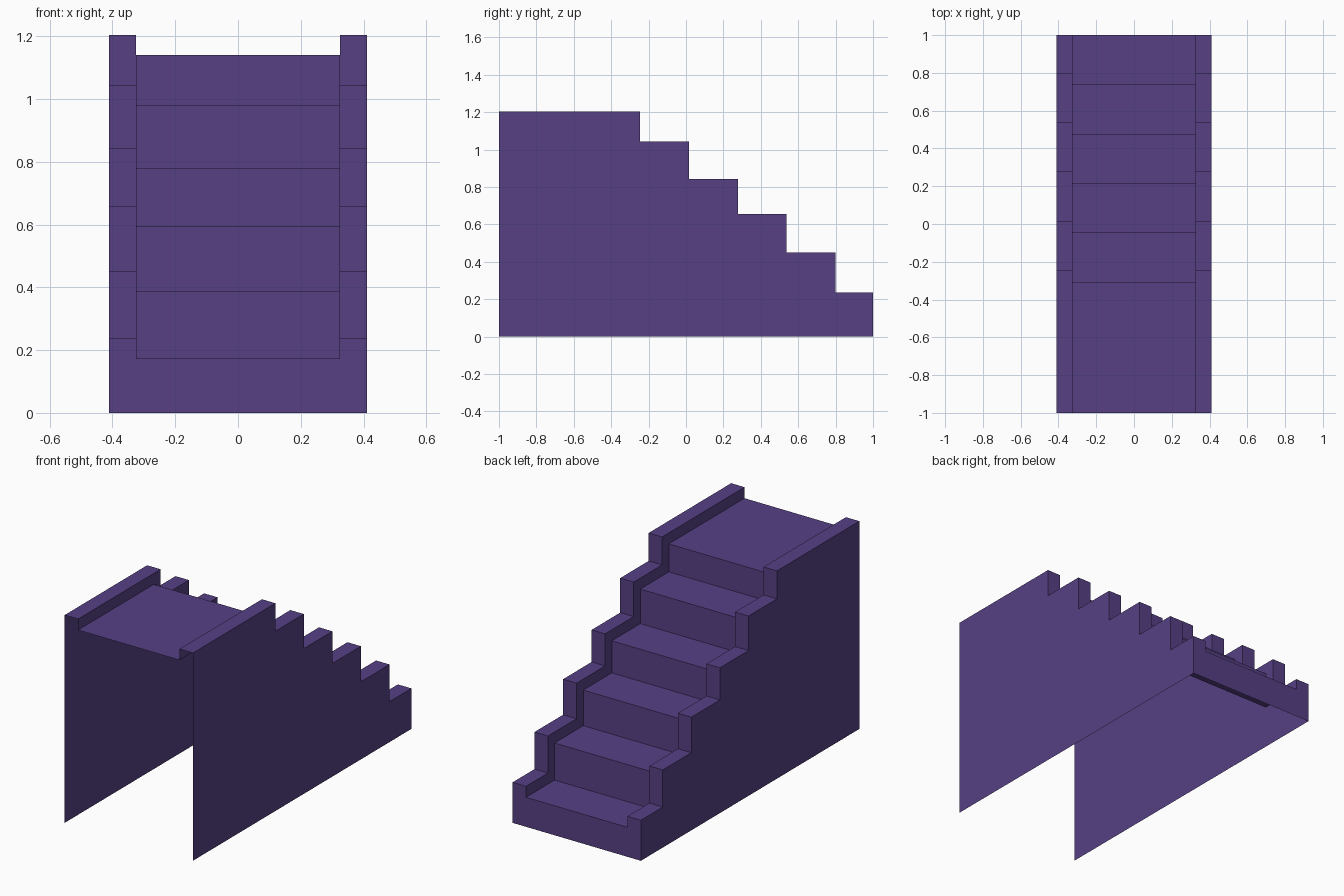
import bpy
import bmesh

if "Cube" in bpy.data.objects:
    bpy.data.objects.remove(bpy.data.objects["Cube"])

OUTER, INNER = 0.411, 0.325

purple = bpy.data.materials.new("purple")
purple.diffuse_color = (0.093, 0.051, 0.231, 1.0)
purple.use_nodes = True
purple.node_tree.nodes["Principled BSDF"].inputs["Base Color"].default_value = purple.diffuse_color


def stair_profile(ends, heights):
    """Stepped (y, z) line from the high front end down to the back end."""
    pts, y = [], -1.0
    for end, z in zip(ends, heights):
        pts += [(y, z), (end, z)]
        y = end
    return pts


def strip(bm, profile, x0, x1):
    """Sweep a profile across x as a row of quads."""
    rows = [(bm.verts.new((x0, y, z)), bm.verts.new((x1, y, z))) for y, z in profile]
    for (a, b), (d, c) in zip(rows, rows[1:]):
        bm.faces.new((a, b, c, d))


def panel(bm, outline, x):
    """Flat panel in the yz plane."""
    bm.faces.new([bm.verts.new((x, y, z)) for y, z in outline])


def finish(bm, name, mirrored=False):
    bmesh.ops.remove_doubles(bm, verts=bm.verts, dist=1e-5)
    mesh = bpy.data.meshes.new(name)
    bm.to_mesh(mesh)
    bm.free()
    mesh.materials.append(purple)
    obj = bpy.data.objects.new(name, mesh)
    bpy.context.collection.objects.link(obj)
    if mirrored:
        obj.modifiers.new("mirror", 'MIRROR').use_axis[0] = True


treads = stair_profile([-0.307, -0.046, 0.215, 0.476, 0.739, 1.0],
                       [1.14, 0.978, 0.778, 0.592, 0.386, 0.171])
rails = stair_profile([-0.245, 0.015, 0.277, 0.538, 0.80, 1.0],
                      [1.204, 1.042, 0.842, 0.656, 0.45, 0.235])

# Treads and risers, down to the floor at the back (hollow underneath)
bm = bmesh.new()
strip(bm, treads + [(1.0, 0.0)], -INNER, INNER)
finish(bm, "steps")

# Stepped side: outer wall, rail top and the low inner face above the treads
bm = bmesh.new()
panel(bm, (rails + [(1.0, 0.0), (-1.0, 0.0)])[::-1], OUTER)
strip(bm, rails + [(1.0, 0.0)], INNER, OUTER)
panel(bm, rails + treads[::-1], INNER)
finish(bm, "side_walls", mirrored=True)
